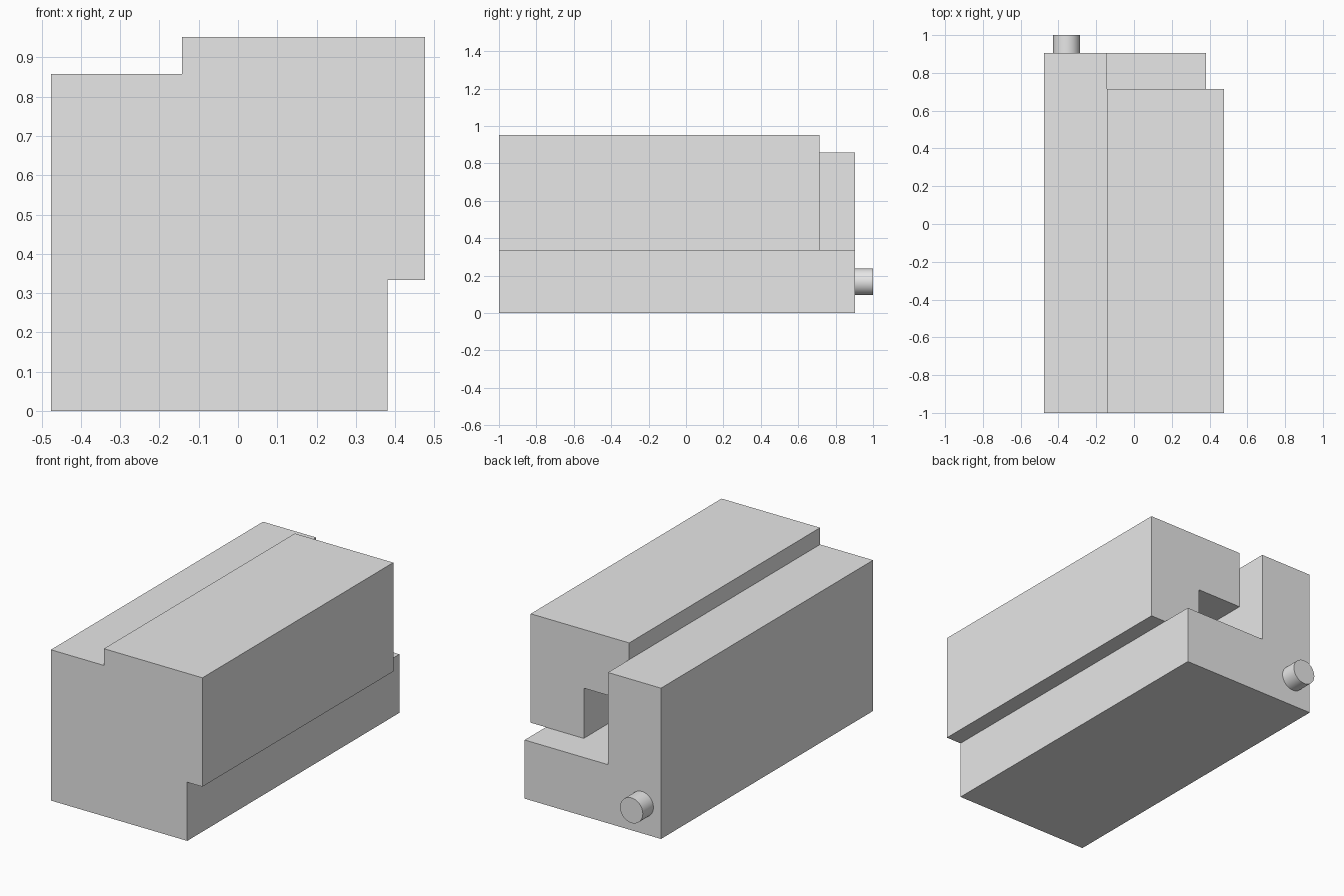
import bpy
import bmesh
from mathutils import Matrix, Vector

U = 2 / 21  # design module

cube = bpy.data.objects.get("Cube")
if cube:
    bpy.data.objects.remove(cube, do_unlink=True)

grey = bpy.data.materials.new("plain grey")
grey.use_nodes = True
grey.diffuse_color = (0.8, 0.8, 0.8, 1)
grey.node_tree.nodes["Principled BSDF"].inputs["Base Color"].default_value = (0.8, 0.8, 0.8, 1)


def add_object(name, bm):
    bmesh.ops.recalc_face_normals(bm, faces=bm.faces)
    mesh = bpy.data.meshes.new(name)
    bm.to_mesh(mesh)
    bm.free()
    mesh.materials.append(grey)
    obj = bpy.data.objects.new(name, mesh)
    bpy.context.collection.objects.link(obj)
    return obj


def extrude_profile(name, points, y0, y1):
    """Extrude an xz outline, given in modules, from y0 to y1."""
    bm = bmesh.new()
    face = bm.faces.new([bm.verts.new((x * U, y0 * U, z * U)) for x, z in points])
    new = bmesh.ops.extrude_face_region(bm, geom=[face])["geom"]
    bmesh.ops.translate(bm, vec=(0, (y1 - y0) * U, 0),
                        verts=[v for v in new if isinstance(v, bmesh.types.BMVert)])
    return add_object(name, bm)


def rectangle(x0, x1, z0, z1):
    return [(x0, z0), (x1, z0), (x1, z1), (x0, z1)]


def cut(obj, cutter):
    cutter.hide_render = True
    mod = obj.modifiers.new("cut", "BOOLEAN")
    mod.operation = "DIFFERENCE"
    mod.solver = "EXACT"
    mod.object = cutter
    bpy.context.view_layer.objects.active = obj
    bpy.ops.object.modifier_apply(modifier=mod.name)
    bpy.data.objects.remove(cutter, do_unlink=True)


# Stepped body
outline = [(-5, 0), (4, 0), (4, 3.5), (5, 3.5),
           (5, 10), (-1.5, 10), (-1.5, 9), (-5, 9)]
body = extrude_profile("body", outline, -10.5, 9.5)

# Rear recess that leaves an L-shaped end
cut(body, extrude_profile("rear_recess", rectangle(-1.5, 6, 3.5, 11), 7.5, 10.5))

# Square channel running forward under the upper block
cut(body, extrude_profile("channel", rectangle(-1.5, 1.5, 3.5, 6.5), -8.5, 8))

# Round pin on the rear face
bm = bmesh.new()
bmesh.ops.create_cone(bm, cap_ends=True, segments=48, radius1=0.75 * U,
                      radius2=0.75 * U, depth=U)
bmesh.ops.transform(bm, verts=bm.verts, matrix=Matrix.Translation(
    Vector((-3.75, 10, 1.75)) * U) @ Matrix.Rotation(1.5707963, 4, "X"))
pin = add_object("rear_pin", bm)
bpy.ops.object.select_all(action="DESELECT")
pin.select_set(True)
bpy.context.view_layer.objects.active = pin
bpy.ops.object.shade_smooth_by_angle()
